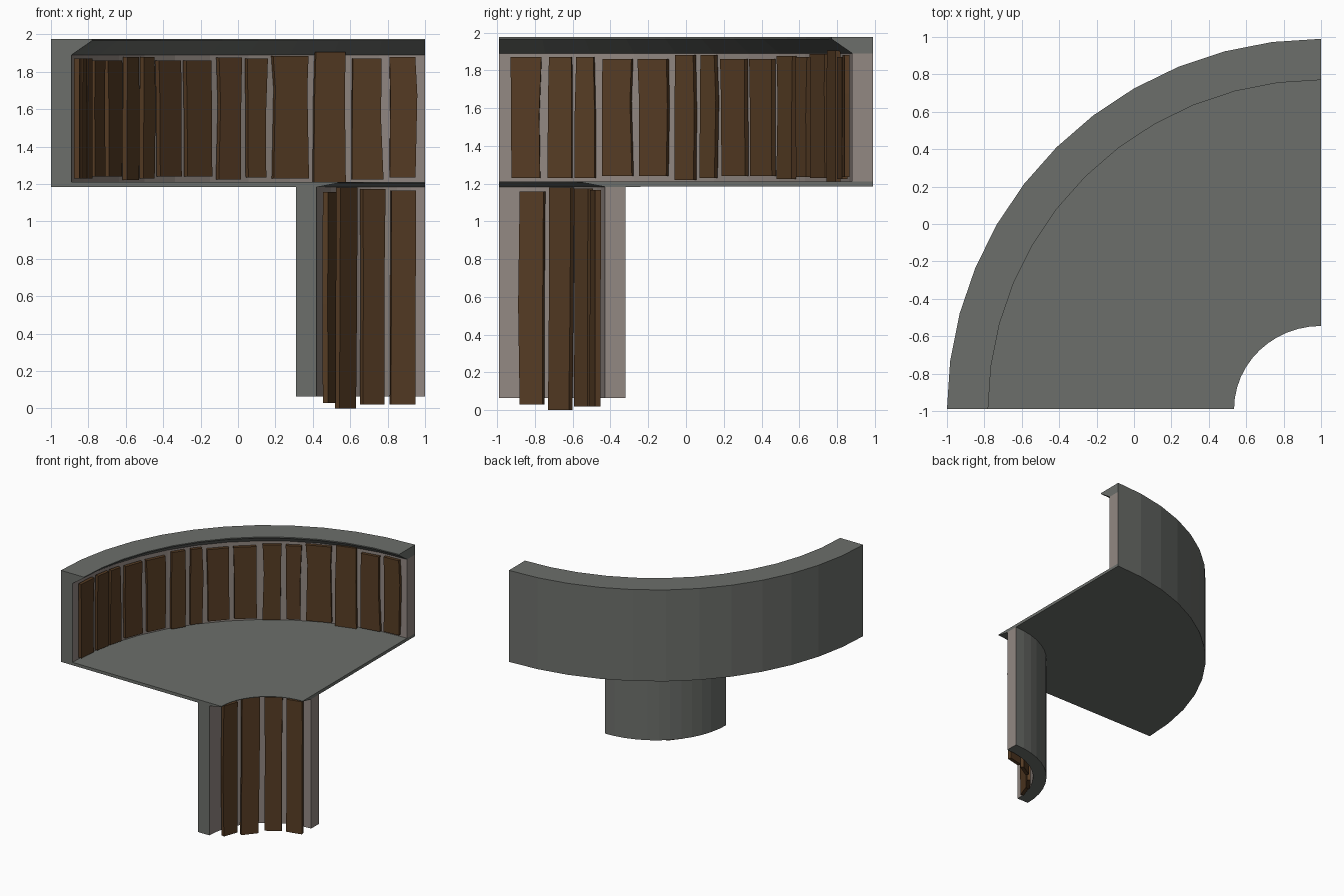
import bpy, bmesh, math, random
from mathutils import Vector

if "Cube" in bpy.data.objects:
    bpy.data.objects.remove(bpy.data.objects["Cube"])

random.seed(4)
CX, CY, SEG = 1.0, -0.99, 12


def srgb(r, g, b):
    f = lambda c: c / 12.92 if c <= 0.04045 else ((c + 0.055) / 1.055) ** 2.4
    return tuple(f(c / 255) for c in (r, g, b)) + (1.0,)


def material(name, rgb):
    m = bpy.data.materials.new(name)
    m.diffuse_color = srgb(*rgb)
    m.use_nodes = True
    m.node_tree.nodes["Principled BSDF"].inputs["Base Color"].default_value = m.diffuse_color
    return m


STONE = material("grey_stone", (108, 111, 107))
PLASTER = material("brown_grey_plaster", (146, 136, 130))
WOOD = material("dark_wood", (86, 60, 36))


def finish(bm, name, mats):
    me = bpy.data.meshes.new(name)
    bm.to_mesh(me)
    bm.free()
    for m in mats:
        me.materials.append(m)
    ob = bpy.data.objects.new(name, me)
    bpy.context.collection.objects.link(ob)
    return ob


def polar(r, a, z):
    return Vector((CX - r * math.cos(a), CY + (r - 0.02) * math.sin(a), z))


def quarter_sweep(name, profile, edge_mats, start_mat=0, end_mat=0):
    """Sweep an (r, z) profile through 90 degrees; edge material -1 leaves that side open."""
    bm = bmesh.new()
    rings = [[bm.verts.new(polar(r, math.pi / 2 * i / SEG, z)) for r, z in profile]
             for i in range(SEG + 1)]
    n, hidden = len(profile), []
    for a, b in zip(rings, rings[1:]):
        for j in range(n):
            k = (j + 1) % n
            f = bm.faces.new((a[j], a[k], b[k], b[j]))
            f.material_index = max(edge_mats[j], 0)
            if edge_mats[j] < 0:
                hidden.append(f)
    bm.faces.new(rings[0]).material_index = start_mat
    bm.faces.new(rings[-1]).material_index = end_mat
    bmesh.ops.recalc_face_normals(bm, faces=bm.faces)
    bmesh.ops.delete(bm, geom=hidden, context='FACES_ONLY')
    return finish(bm, name, (STONE, PLASTER))


def plank(name, r, deg, width, z0, z1, thick):
    """Rough board of three levels, slightly uneven in width, facing the arc centre."""
    a = math.radians(deg)
    c = polar(r, a, 0)
    out = Vector((-math.cos(a), math.sin(a), 0))
    tan = Vector((math.sin(a), math.cos(a), 0))
    bm = bmesh.new()
    levels = []
    for t in (0, random.uniform(0.45, 0.75), 1):
        lo, hi = (width / 2 + random.uniform(-0.007, 0.007) for _ in range(2))
        z = Vector((0, 0, z0 + (z1 - z0) * t))
        levels.append([bm.verts.new(c + z + tan * s + out * d) for s, d in
                       ((-lo, -thick / 2), (hi, -thick / 2), (hi, thick / 2), (-lo, thick / 2))])
    for p, q in zip(levels, levels[1:]):
        for j in range(4):
            k = (j + 1) % 4
            bm.faces.new((p[j], p[k], q[k], q[j]))
    bm.faces.new(levels[0])
    bm.faces.new(levels[-1])
    bmesh.ops.recalc_face_normals(bm, faces=bm.faces)
    return finish(bm, name, (WOOD,))


# Floor slab with a thin sloped nosing over the lower wall
quarter_sweep("floor_slab", [(2, 1.185), (2, 1.21), (0.465, 1.21), (0.465, 1.205), (0.58, 1.183)],
              [0] * 5)
# Upper curved wall: stone outside, plaster inside
quarter_sweep("upper_wall", [(2, 1.21), (2, 1.89), (1.89, 1.89), (1.89, 1.21)],
              [0, -1, 1, -1], 0, 1)
# Overhanging rim along the top
quarter_sweep("top_rim", [(2, 1.89), (2, 1.975), (1.78, 1.975), (1.78, 1.966), (1.89, 1.89)],
              [0, 0, 0, 0, -1])
# Lower curved wall
quarter_sweep("lower_wall", [(0.69, 0.065), (0.69, 1.185), (0.58, 1.185), (0.58, 0.065)],
              [0, -1, 1, 0], 0, 1)

# Upper planks: start angle, end angle, bottom, top
UPPER = [(1.9, 6.8, 1.23, 1.87), (8.2, 12.2, 1.23, 1.87), (12.8, 15.9, 1.23, 1.87),
         (17.5, 22.4, 1.24, 1.86), (23.8, 28.9, 1.24, 1.86), (30.7, 34.2, 1.22, 1.88),
         (35.5, 38.7, 1.23, 1.88), (40.0, 45.3, 1.24, 1.86), (46.5, 52.0, 1.24, 1.86),
         (53.6, 58.0, 1.225, 1.875), (59.2, 62.8, 1.235, 1.87), (64.2, 70.2, 1.23, 1.885),
         (71.5, 76.7, 1.21, 1.905), (77.8, 82.9, 1.225, 1.87), (84.1, 88.5, 1.235, 1.88)]
for i, (a0, a1, z0, z1) in enumerate(UPPER, 1):
    plank(f"upper_plank_{i:02d}", 1.862, (a0 + a1) / 2, 1.86 * math.radians(a1 - a0), z0, z1, 0.028)

# Lower planks: angle, bottom, top
LOWER = [(19.5, 0.03, 1.157), (39, 0.0, 1.18), (58.5, 0.02, 1.173), (77.5, 0.02, 1.165)]
for i, (a, z0, z1) in enumerate(LOWER, 1):
    plank(f"lower_plank_{i}", 0.542, a, 0.14, z0, z1, 0.03)
